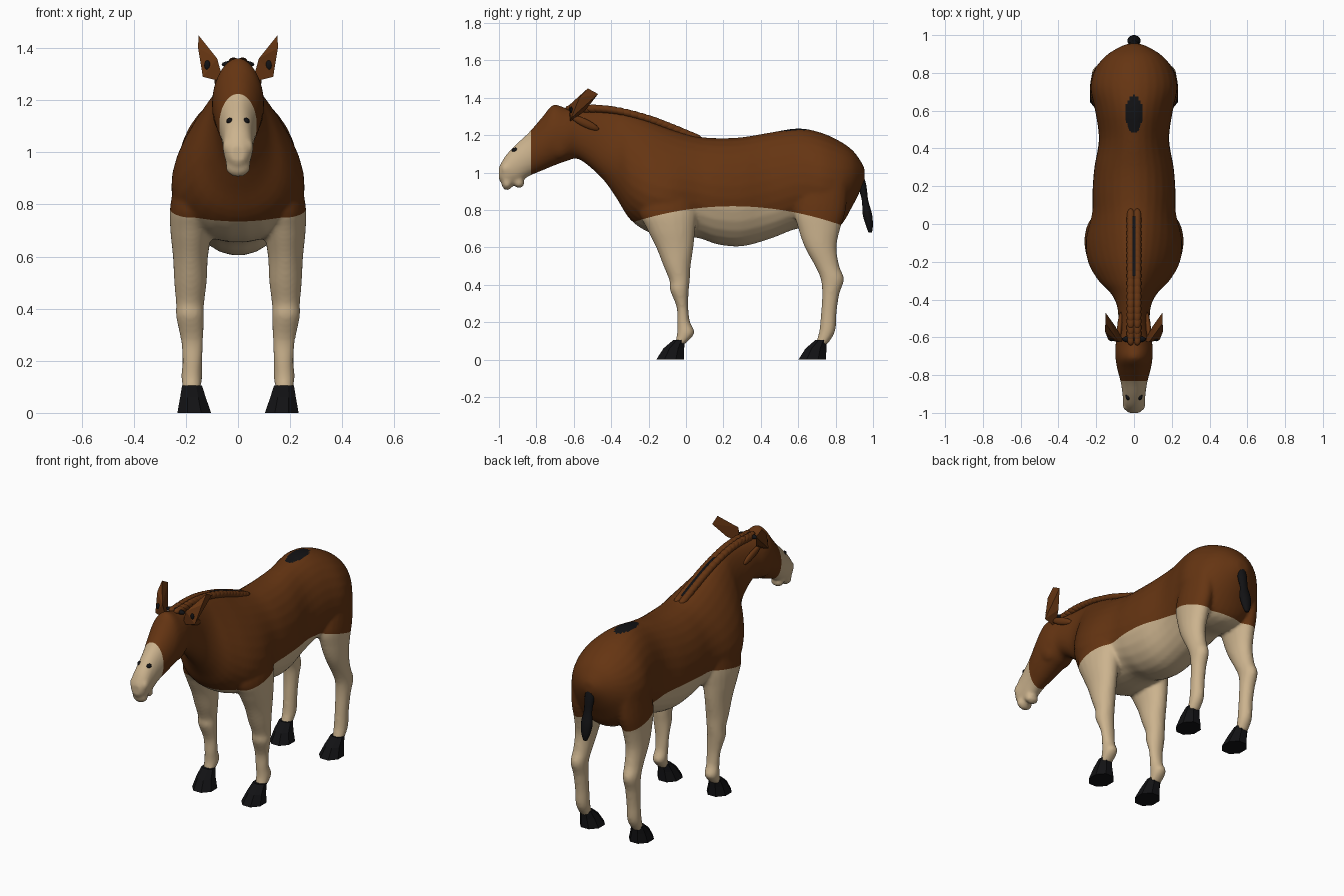
import bpy, bmesh, math
from mathutils import Vector, Matrix

cube = bpy.data.objects.get("Cube")
if cube:
    bpy.data.objects.remove(cube)


def material(name, colour):
    mat = bpy.data.materials.new(name)
    mat.use_nodes = True
    mat.diffuse_color = (*colour, 1)
    mat.node_tree.nodes["Principled BSDF"].inputs["Base Color"].default_value = (*colour, 1)
    return mat


BROWN = material("brown coat", (0.13, 0.035, 0.006))
CREAM = material("cream coat", (0.60, 0.45, 0.27))
BLACK = material("black hoof and hair", (0.006, 0.006, 0.007))


def make_object(name, bm, mats, smooth=True):
    bmesh.ops.recalc_face_normals(bm, faces=bm.faces)
    mesh = bpy.data.meshes.new(name)
    bm.to_mesh(mesh)
    bm.free()
    for mat in mats:
        mesh.materials.append(mat)
    mesh.polygons.foreach_set("use_smooth", [smooth] * len(mesh.polygons))
    obj = bpy.data.objects.new(name, mesh)
    bpy.context.collection.objects.link(obj)
    return obj


def spline(rows, steps):
    """Catmull-Rom interpolation between rows of ring measurements."""
    out = []
    for i in range(len(rows) - 1):
        a, b, c, d = (rows[max(0, min(len(rows) - 1, i + k))] for k in (-1, 0, 1, 2))
        for s in range(steps):
            t = s / steps
            out.append([q + t * (r - p + t * (2 * p - 5 * q + 4 * r - s_ + t * (3 * (q - r) + s_ - p))) / 2
                        for p, q, r, s_ in zip(a, b, c, d)])
    return out + [list(rows[-1])]


def loft(bm, rows, axis, sides=28, steps=4):
    """Rings of (position, x low, x high, other low, other high, egg) along Y or Z."""
    rings = []
    for pos, x0, x1, v0, v1, egg in spline(rows, steps):
        ring = []
        for i in range(sides):
            ang = math.tau * (i + 0.5) / sides
            x = (x0 + x1) / 2 + (x1 - x0) / 2 * math.cos(ang) * (1 - egg * math.sin(ang))
            v = (v0 + v1) / 2 + (v1 - v0) / 2 * math.sin(ang)
            ring.append(bm.verts.new((x, pos, v) if axis == "Y" else (x, v, pos)))
        rings.append(ring)
    for a, b in zip(rings, rings[1:]):
        for i in range(sides):
            j = (i + 1) % sides
            bm.faces.new((a[i], a[j], b[j], b[i]))
    bm.faces.new(rings[0])
    bm.faces.new(rings[-1])


def blob(bm, centre, size, tilt=0.0, turn=0.0):
    matrix = (Matrix.Translation(centre) @ Matrix.Rotation(turn, 4, "Z")
              @ Matrix.Rotation(tilt, 4, "X") @ Matrix.Diagonal((*size, 1)))
    bmesh.ops.create_uvsphere(bm, u_segments=14, v_segments=8, radius=1, matrix=matrix)


def mirror_rows(rows):
    return [(p, -x1, -x0, v0, v1, e) for p, x0, x1, v0, v1, e in rows]


# Trunk, neck and head: y, half width, bottom, top, egg shape
trunk = [(0.955, 0.03, 0.96, 1.02, 0), (0.935, 0.08, 0.91, 1.06, 0), (0.89, 0.15, 0.82, 1.12, 0),
         (0.82, 0.205, 0.71, 1.17, 0), (0.72, 0.23, 0.69, 1.215, 0.05), (0.6, 0.205, 0.70, 1.237, 0.1),
         (0.45, 0.185, 0.645, 1.215, 0.1), (0.3, 0.21, 0.605, 1.19, 0.05), (0.17, 0.22, 0.615, 1.185, 0.05),
         (0.06, 0.22, 0.65, 1.195, 0.12), (-0.08, 0.245, 0.655, 1.235, 0.3), (-0.2, 0.228, 0.68, 1.28, 0.4),
         (-0.3, 0.175, 0.75, 1.31, 0.42), (-0.37, 0.115, 0.86, 1.325, 0.35), (-0.45, 0.085, 0.97, 1.33, 0.2),
         (-0.57, 0.085, 1.07, 1.335, 0.1), (-0.64, 0.098, 1.06, 1.345, 0.1), (-0.71, 0.098, 1.035, 1.362, 0.1),
         (-0.77, 0.088, 1.01, 1.295, 0.05), (-0.84, 0.07, 0.98, 1.215, 0), (-0.91, 0.06, 0.935, 1.15, -0.05),
         (-0.965, 0.055, 0.925, 1.09, -0.05), (-1.0, 0.03, 0.96, 1.03, 0)]
# Legs: z, inner x, outer x, front y, rear y
front_leg = [(0.95, 0.10, 0.23, -0.2, 0.05), (0.8, 0.09, 0.26, -0.25, 0.06), (0.7, 0.10, 0.26, -0.21, 0.05),
             (0.6, 0.115, 0.25, -0.16, 0.04), (0.5, 0.12, 0.245, -0.12, 0.025), (0.42, 0.13, 0.238, -0.088, 0.02),
             (0.37, 0.13, 0.238, -0.085, 0.015), (0.28, 0.133, 0.22, -0.05, 0.012),
             (0.2, 0.137, 0.213, -0.048, 0.022), (0.14, 0.137, 0.218, -0.048, 0.045),
             (0.08, 0.145, 0.21, -0.06, -0.01)]
hind_leg = [(0.95, 0.08, 0.22, 0.62, 0.87), (0.8, 0.09, 0.233, 0.58, 0.855), (0.7, 0.10, 0.233, 0.60, 0.825),
            (0.6, 0.115, 0.23, 0.635, 0.805), (0.5, 0.125, 0.225, 0.69, 0.82), (0.43, 0.132, 0.225, 0.72, 0.845),
            (0.35, 0.135, 0.22, 0.728, 0.82), (0.25, 0.137, 0.215, 0.722, 0.805),
            (0.15, 0.137, 0.215, 0.712, 0.797), (0.08, 0.145, 0.21, 0.69, 0.755)]

shape = bmesh.new()
loft(shape, [(y, -w, w, lo, hi, egg) for y, w, lo, hi, egg in trunk], "Y")
for leg in (front_leg, hind_leg):
    rows = [(*row, 0) for row in leg]
    loft(shape, rows, "Z", 20)
    loft(shape, mirror_rows(rows), "Z", 20)
# Lips and nostrils
blob(shape, (0, -0.957, 0.945), (0.05, 0.03, 0.04))
blob(shape, (0, -0.893, 0.945), (0.042, 0.03, 0.028))
for side in (-1, 1):
    blob(shape, (side * 0.035, -0.962, 1.02), (0.026, 0.028, 0.035))
    # Cheeks
    blob(shape, (side * 0.05, -0.68, 1.16), (0.05, 0.08, 0.09))

# Fuse the parts into one skin
body = make_object("body", shape, [BROWN, CREAM, BLACK])
fuse = body.modifiers.new("fuse", "REMESH")
fuse.mode = "VOXEL"
fuse.voxel_size = 0.01
relax = body.modifiers.new("relax", "SMOOTH")
relax.factor = 0.5
relax.iterations = 5
skin = bpy.data.meshes.new_from_object(body.evaluated_get(bpy.context.evaluated_depsgraph_get()))
body.modifiers.clear()
body.data = skin
skin.name = "body"


# Cut the coat along an arched flank line and across the muzzle
def arch(y):
    return 0.3 * (y - 0.25) ** 2


FLANK, MUZZLE = 0.82, -0.83
bm = bmesh.new()
bm.from_mesh(skin)
for v in bm.verts:
    v.co.z += arch(v.co.y)
for point, normal in (((0, 0, FLANK), (0, 0, 1)), ((0, MUZZLE, 0), (0, 1, 0))):
    bmesh.ops.bisect_plane(bm, geom=bm.verts[:] + bm.edges[:] + bm.faces[:],
                           plane_co=point, plane_no=normal, dist=1e-5)
for f in bm.faces:
    c = f.calc_center_median()
    length = 0.08 if c.y > 0.6 else 0.12
    on_patch = c.z > 1.1 and (c.x / 0.045) ** 2 + ((c.y - 0.6) / length) ** 2 < 1
    f.material_index = 2 if on_patch else int(c.z < FLANK or c.y < MUZZLE)
    f.smooth = True
for v in bm.verts:
    v.co.z -= arch(v.co.y)
bm.to_mesh(skin)
bm.free()
while len(skin.materials) < 3:
    skin.materials.append(None)
for i, mat in enumerate((BROWN, CREAM, BLACK)):
    skin.materials[i] = mat

# Hooves
hoof = [(0, 0.098, 0.238, -0.165, -0.005, 0), (0.06, 0.12, 0.226, -0.125, -0.005, 0),
        (0.105, 0.135, 0.218, -0.07, -0.005, 0)]
for end, shift in (("front", 0), ("hind", 0.76)):
    rows = [(z, a, b, y0 + shift, y1 + shift, e) for z, a, b, y0, y1, e in hoof]
    for side, ring in (("left", rows), ("right", mirror_rows(rows))):
        bm = bmesh.new()
        loft(bm, ring, "Z", 8, 1)
        make_object(f"{end}_hoof_{side}", bm, [BLACK], smooth=False)

# Tail
bm = bmesh.new()
loft(bm, [(z, -w, w, y0, y1, 0) for z, w, y0, y1 in
          ((1.0, 0.02, 0.92, 0.945), (0.93, 0.03, 0.92, 0.965), (0.85, 0.026, 0.94, 0.975),
           (0.78, 0.036, 0.943, 0.995), (0.72, 0.028, 0.96, 1.0), (0.68, 0.012, 0.975, 0.995))], "Z", 12)
make_object("tail", bm, [BLACK])

# Ears, eyes and the hair locks beside the ears
ear = [(0.055, -0.62, 1.27), (0.135, -0.615, 1.29), (0.08, -0.625, 1.36), (0.153, -0.57, 1.40),
       (0.152, -0.525, 1.45), (0.15, -0.47, 1.42), (0.10, -0.54, 1.33)]
for side, sign in (("left", 1), ("right", -1)):
    bm = bmesh.new()
    points = [bm.verts.new((x * sign, y, z)) for x, y, z in ear]
    bmesh.ops.convex_hull(bm, input=points)
    make_object(f"ear_{side}", bm, [BROWN], smooth=False)
    bm = bmesh.new()
    blob(bm, (sign * 0.118, -0.614, 1.335), (0.012, 0.007, 0.018))
    make_object(f"ear_hollow_{side}", bm, [BLACK])
    bm = bmesh.new()
    blob(bm, (sign * 0.031, -0.912, 1.12), (0.014, 0.02, 0.013))
    make_object(f"eye_{side}", bm, [BLACK])
    bm = bmesh.new()
    blob(bm, (sign * 0.075, -0.54, 1.265), (0.014, 0.085, 0.022), tilt=-0.45, turn=sign * 0.1)
    make_object(f"hair_lock_{side}", bm, [BROWN])

# Dark hair band across the poll
bm = bmesh.new()
blob(bm, (0, -0.61, 1.338), (0.065, 0.02, 0.016))
make_object("poll_hair", bm, [BLACK])

# Mane: overlapping tufts down the crest, with a dark centre strip
crest = spline([(-0.6, 1.345), (-0.48, 1.35), (-0.35, 1.335), (-0.2, 1.295), (-0.08, 1.25), (0.04, 1.2)], 4)
bm = bmesh.new()
for i, (y, z) in enumerate(crest):
    for side in (-1, 1):
        blob(bm, (side * 0.017, y, z - 0.008), (0.022, 0.045, 0.02), tilt=-0.25)
make_object("mane", bm, [BROWN])
bm = bmesh.new()
strip = [[bm.verts.new((x, y, z + 0.012)) for x in (-0.008, 0.008)] for y, z in crest[10:]]
for (a, b), (c, d) in zip(strip, strip[1:]):
    bm.faces.new((a, b, d, c))
bmesh.ops.solidify(bm, geom=bm.faces[:], thickness=0.008)
make_object("mane_stripe", bm, [BLACK])
